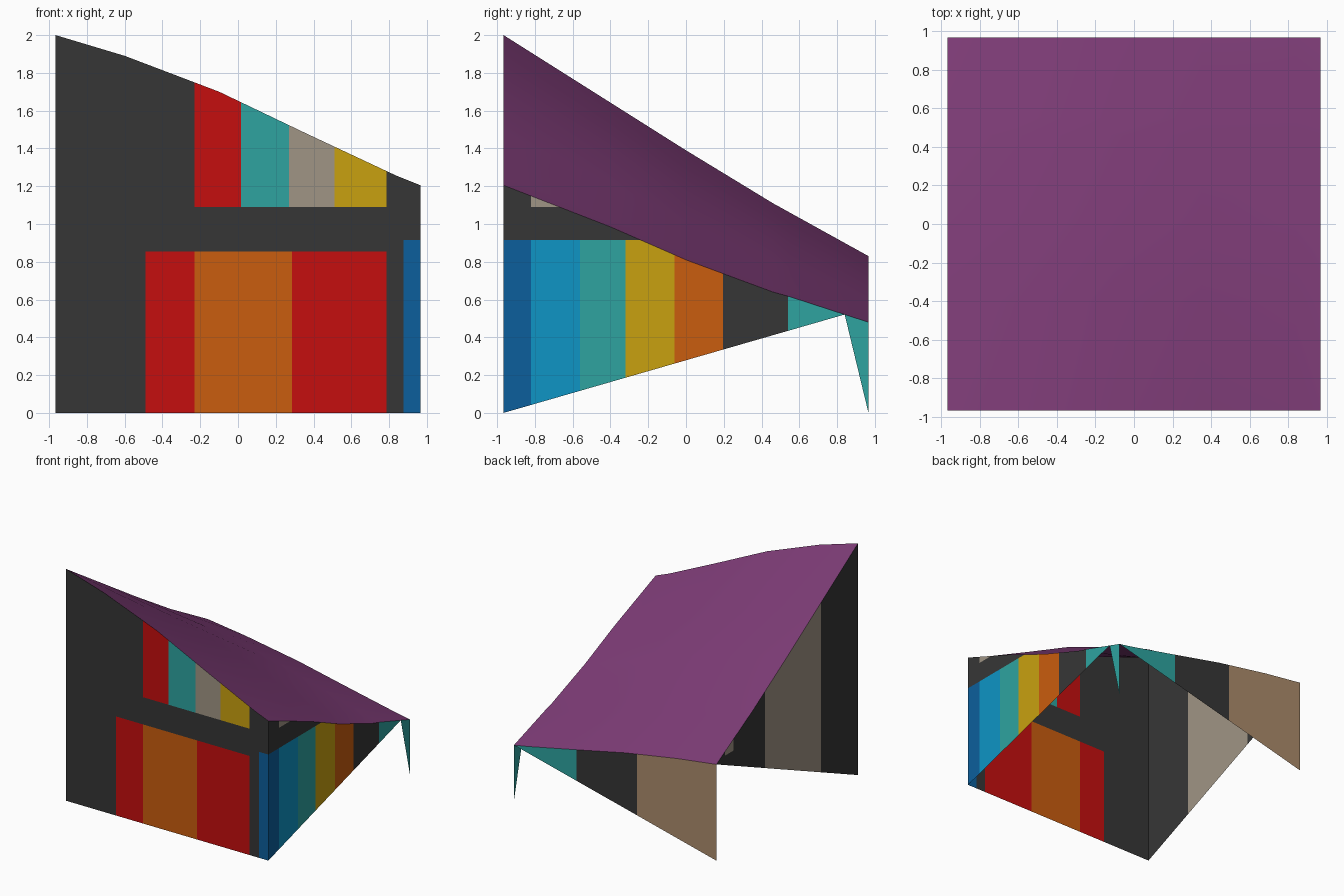
import bpy, bmesh

if "Cube" in bpy.data.objects:
    bpy.data.objects.remove(bpy.data.objects["Cube"])

H = 0.966          # half width of the square plan


def lin(c):
    c /= 255
    return c / 12.92 if c <= 0.04045 else ((c + 0.055) / 1.055) ** 2.4


COLOURS = {
    "charcoal": (54, 54, 54), "red": (197, 14, 14), "orange": (202, 93, 14),
    "teal": (46, 164, 160), "taupe": (160, 149, 133), "yellow": (201, 161, 16),
    "deep_blue": (12, 95, 156), "sky_blue": (14, 149, 197),
    "tan": (172, 140, 108), "purple": (126, 60, 119),
}
NAMES = list(COLOURS)
MATS = []
for name, rgb in COLOURS.items():
    m = bpy.data.materials.new(name)
    m.diffuse_color = (*[lin(c) for c in rgb], 1)
    m.use_nodes = True
    m.node_tree.nodes["Principled BSDF"].inputs["Base Color"].default_value = m.diffuse_color
    MATS.append(m)


def interp(pts, v):
    for (a, fa), (b, fb) in zip(pts, pts[1:]):
        if v <= b:
            return fa + (fb - fa) * (v - a) / (b - a)
    return pts[-1][1]


# Roof surface: left and right edge heights, blended by a curved cross-section
LEFT = [(-H, 2.0), (0, 1.39), (0.46, 1.11), (H, 0.83)]
RIGHT = [(-H, 1.205), (-0.4, 0.985), (0, 0.81), (0.46, 0.64), (0.55, 0.615), (H, 0.48)]
CURVE = [(-H, 0), (-0.6, 0.138), (-0.1, 0.377), (0.35, 0.648), (0.84, 0.937), (H, 1)]


def roof_z(x, y):
    a, b = interp(LEFT, y), interp(RIGHT, y)
    return a + (b - a) * interp(CURVE, x)


def finish(bm, name):
    me = bpy.data.meshes.new(name)
    bm.to_mesh(me)
    bm.free()
    for m in MATS:
        me.materials.append(m)
    ob = bpy.data.objects.new(name, me)
    bpy.context.collection.objects.link(ob)
    return ob


def wall(name, place, bottom, panels, breaks, outward):
    """Sheet from the bottom line up to the roof; panels = (u0, u1, z0, z1, colour)."""
    us = set(breaks) | {u for u, _ in bottom}
    for p in panels:
        us |= {p[0], p[1]}
    us = sorted(us)
    bm = bmesh.new()
    for a, b in zip(us, us[1:]):
        corners = []
        for u, top in ((a, 0), (b, 0), (b, 1), (a, 1)):
            x, y = place(u)
            co = (x, y, roof_z(x, y) if top else interp(bottom, u))
            if all(sum((p - q) ** 2 for p, q in zip(co, c)) > 1e-8 for c in corners):
                corners.append(co)
        if len(corners) > 2:
            bm.faces.new([bm.verts.new(c) for c in corners])
    bmesh.ops.remove_doubles(bm, verts=bm.verts, dist=1e-4)
    for z in sorted({h for p in panels for h in p[2:4] if 0 < h < 3}):
        bmesh.ops.bisect_plane(bm, geom=bm.verts[:] + bm.edges[:] + bm.faces[:],
                               plane_co=(0, 0, z), plane_no=(0, 0, 1), dist=1e-5)
    axis = 0 if place(0)[0] else 1
    for f in bm.faces:
        f.normal_update()
        if f.normal.dot(outward) < 0:
            f.normal_flip()
        c = f.calc_center_median()
        u = c[1 - axis]
        for u0, u1, z0, z1, col in panels:
            if u0 < u < u1 and z0 < c.z < z1:
                f.material_index = NAMES.index(col)
    return finish(bm, name)


XB = [u for u, _ in CURVE]
LB = [u for u, _ in LEFT]
RB = [u for u, _ in RIGHT]

# Front wall with lower doors, upper windows and corner strip
wall("front_wall", lambda u: (u, -H), [(-H, 0), (H, 0)], [
    (-0.49, -0.23, 0, 0.855, "red"), (-0.23, 0.285, 0, 0.855, "orange"),
    (0.285, 0.785, 0, 0.855, "red"), (0.875, H, 0, 0.915, "deep_blue"),
    (-0.23, 0.015, 1.09, 3, "red"), (0.015, 0.27, 1.09, 3, "teal"),
    (0.27, 0.51, 1.09, 3, "taupe"), (0.51, 0.785, 1.09, 3, "yellow"),
], XB, (0, -1, 0))

# Right wall, cut diagonally below, with a narrow spike at the rear corner
wall("right_wall", lambda u: (H, u), [(-H, 0), (0.84, roof_z(H, 0.84)), (H, 0.0)], [
    (-H, -0.82, 0, 0.915, "deep_blue"), (-0.82, -0.56, 0, 0.915, "sky_blue"),
    (-0.56, -0.32, 0, 0.915, "teal"), (-0.32, -0.06, 0, 0.915, "yellow"),
    (-0.06, 0.195, 0, 0.915, "orange"), (0.54, H, 0, 0.915, "teal"),
    (-0.82, -0.56, 1.09, 3, "taupe"),
], RB, (1, 0, 0))

# Left wall, a triangle running up to the rear roof corner
wall("left_wall", lambda u: (-H, u), [(-H, 0), (H, 0.83)], [
    (-0.46, 0.30, 0, 3, "taupe"), (0.73, 0.85, 0.86, 3, "taupe"),
], LB, (-1, 0, 0))

# Back wall, a triangle running up to the right roof corner
wall("back_wall", lambda u: (u, H), [(-H, 0), (H, 0.48)], [
    (-H, -0.207, 0, 3, "tan"), (0.37, H, 0, 3, "teal"),
], XB, (0, 1, 0))

# Curved sloping roof sheet
xs = XB
ys = sorted(set(LB + RB))
bm = bmesh.new()
grid = [[bm.verts.new((x, y, roof_z(x, y))) for x in xs] for y in ys]
for r0, r1 in zip(grid, grid[1:]):
    for i in range(len(xs) - 1):
        f = bm.faces.new((r0[i], r0[i + 1], r1[i + 1], r1[i]))
        f.material_index = NAMES.index("purple")
        f.smooth = True
finish(bm, "roof")
